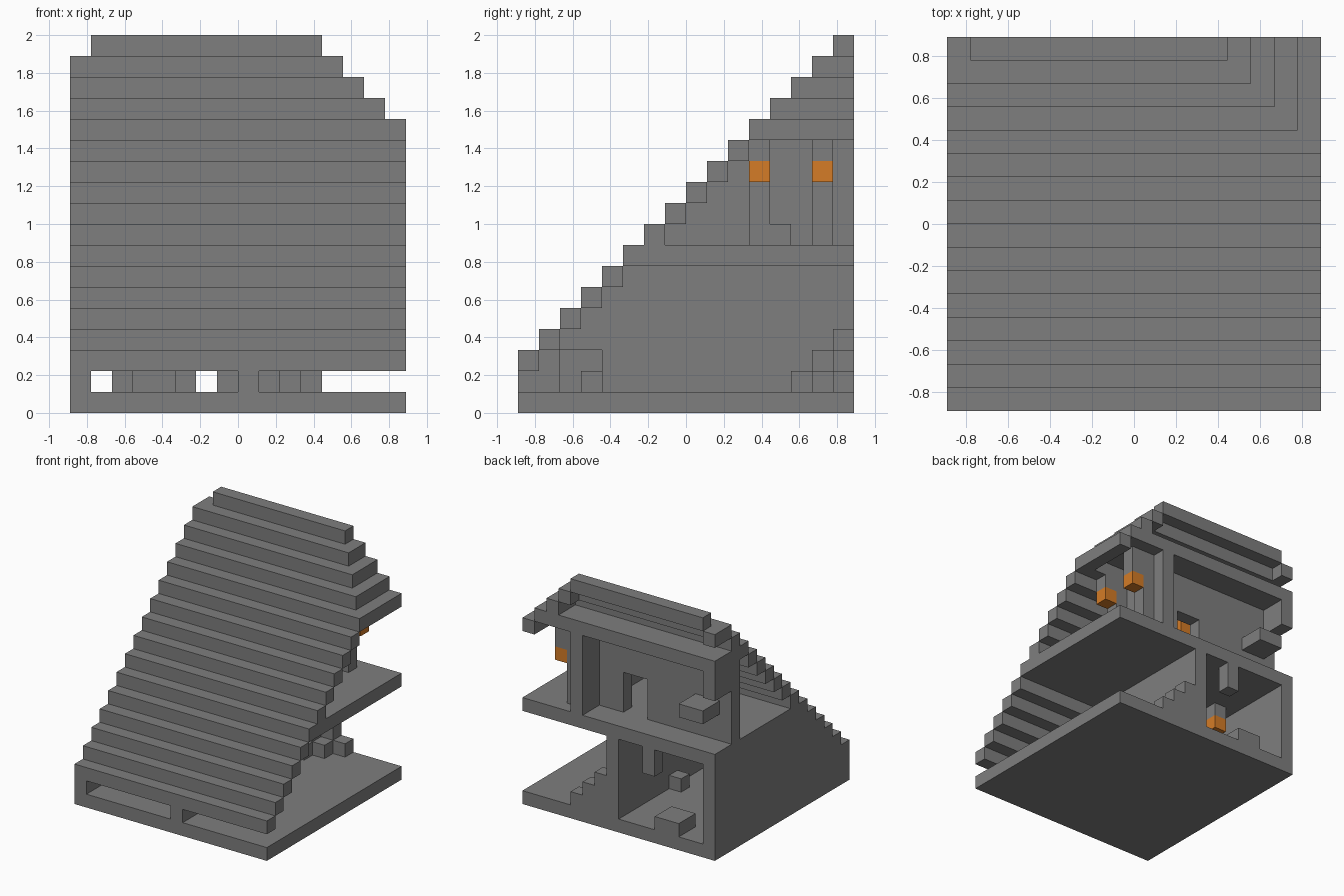
import bpy
import bmesh

if "Cube" in bpy.data.objects:
    bpy.data.objects.remove(bpy.data.objects["Cube"], do_unlink=True)

U = 1 / 9      # size of one building block
HALF = 8       # half the footprint in blocks


def material(name, rgb):
    mat = bpy.data.materials.new(name)
    mat.use_nodes = True
    colour = (*rgb, 1)
    mat.diffuse_color = colour
    mat.node_tree.nodes["Principled BSDF"].inputs["Base Color"].default_value = colour
    return mat


STONE = material("stone grey", (0.21, 0.21, 0.21))
GLOW = material("lamp orange", (0.66, 0.2, 0.02))


def part(name, boxes, mat=STONE):
    """One object from block ranges (x0, x1, y0, y1, z0, z1)."""
    bm = bmesh.new()
    for x0, x1, y0, y1, z0, z1 in boxes:
        cube = bmesh.ops.create_cube(bm, size=1)
        for v in cube["verts"]:
            v.co.x = (x1 if v.co.x > 0 else x0) * U - HALF * U
            v.co.y = (y1 if v.co.y > 0 else y0) * U - HALF * U
            v.co.z = (z1 if v.co.z > 0 else z0) * U
    mesh = bpy.data.meshes.new(name)
    bm.to_mesh(mesh)
    bm.free()
    mesh.materials.append(mat)
    obj = bpy.data.objects.new(name, mesh)
    bpy.context.collection.objects.link(obj)
    return obj


def wall_under_slope(name, x, y0, base, top):
    """Wall across the depth whose top follows the stepped front."""
    part(name, [(x, x + 1, y, y + 1, base, min(top, y + 2)) for y in range(y0, 16)])


def lamp(name, x, y, z, ceiling):
    part(name + "_glow", [(x, x + 1, y, y + 1, z, z + 1)], GLOW)
    part(name + "_hanger", [(x, x + 1, y, y + 1, z + 1, ceiling)])


# Floors
part("ground_floor", [(0, 16, 0, 16, 0, 1)])
part("upper_floor", [(0, 16, 6, 16, 7, 8)])

# Stepped sloping front
part("stepped_front", [(0, 16, z - 2, z - 1, z, z + 1) for z in range(2, 14)])
part("front_pillars", [(x, x + 1, 0, 1, 1, 2) for x in (0, 8)])

# Roof: side eave, flat slab, then rising L-shaped strips and the ridge
part("roof_eave", [(15, 16, 12, 16, 13, 14)])
part("roof_slab", [(0, 15, 12, 16, 14, 15)])
for z in (15, 16):
    edge = 29 - z
    part("roof_step", [(0, edge, z - 2, z - 1, z, z + 1),
                       (edge - 1, edge, z - 1, 16, z, z + 1)])
part("roof_corner", [(0, 1, 15, 16, 16, 17)])
part("roof_ridge", [(1, 12, 15, 16, 17, 18)])

# Lower walls, the middle one with a low doorway near the front
wall_under_slope("outer_wall", 0, 1, 1, 7)
wall_under_slope("middle_wall", 8, 4, 1, 7)
part("middle_wall_door_head", [(8, 9, 3, 4, 3, 5), (8, 9, 2, 3, 3, 4),
                               (8, 9, 1, 2, 1, 3)])

# Upper walls, the back one with a doorway
wall_under_slope("upper_side_wall", 11, 7, 8, 14)
part("upper_back_wall", [(0, 7, 13, 14, 8, 14), (9, 11, 13, 14, 8, 14),
                         (7, 9, 13, 14, 11, 14)])
part("pilasters", [(12, 13, y, y + 1, 8, 14) for y in (11, 14)])
part("hanging_corner_post", [(0, 1, 14, 16, 12, 14)])

# Corner stairs on the ground floor
part("corner_stairs", [(9 + dx, 10 + dx, 15 - dy, 16 - dy, 1, 4 - dx - dy)
                       for dx in range(3) for dy in range(3 - dx)])

# Furniture
part("lower_bench", [(3, 5, 14, 16, 1, 2)])
part("lower_stools", [(7, 8, 9, 10, 1, 2), (5, 6, 3, 4, 1, 2), (2, 3, 5, 6, 1, 2)])
part("ceiling_post", [(5, 6, 15, 16, 5, 7)])
part("upper_shelf", [(1, 3, 14, 16, 10, 11)])
part("upper_stool", [(12, 13, 12, 13, 8, 9)])

# Hanging lamps
lamp("terrace_lamp_front", 13, 11, 11, 13)
lamp("terrace_lamp_back", 13, 14, 11, 14)
lamp("upper_room_lamp", 6, 11, 11, 13)
lamp("lower_room_lamp", 2, 10, 5, 7)
